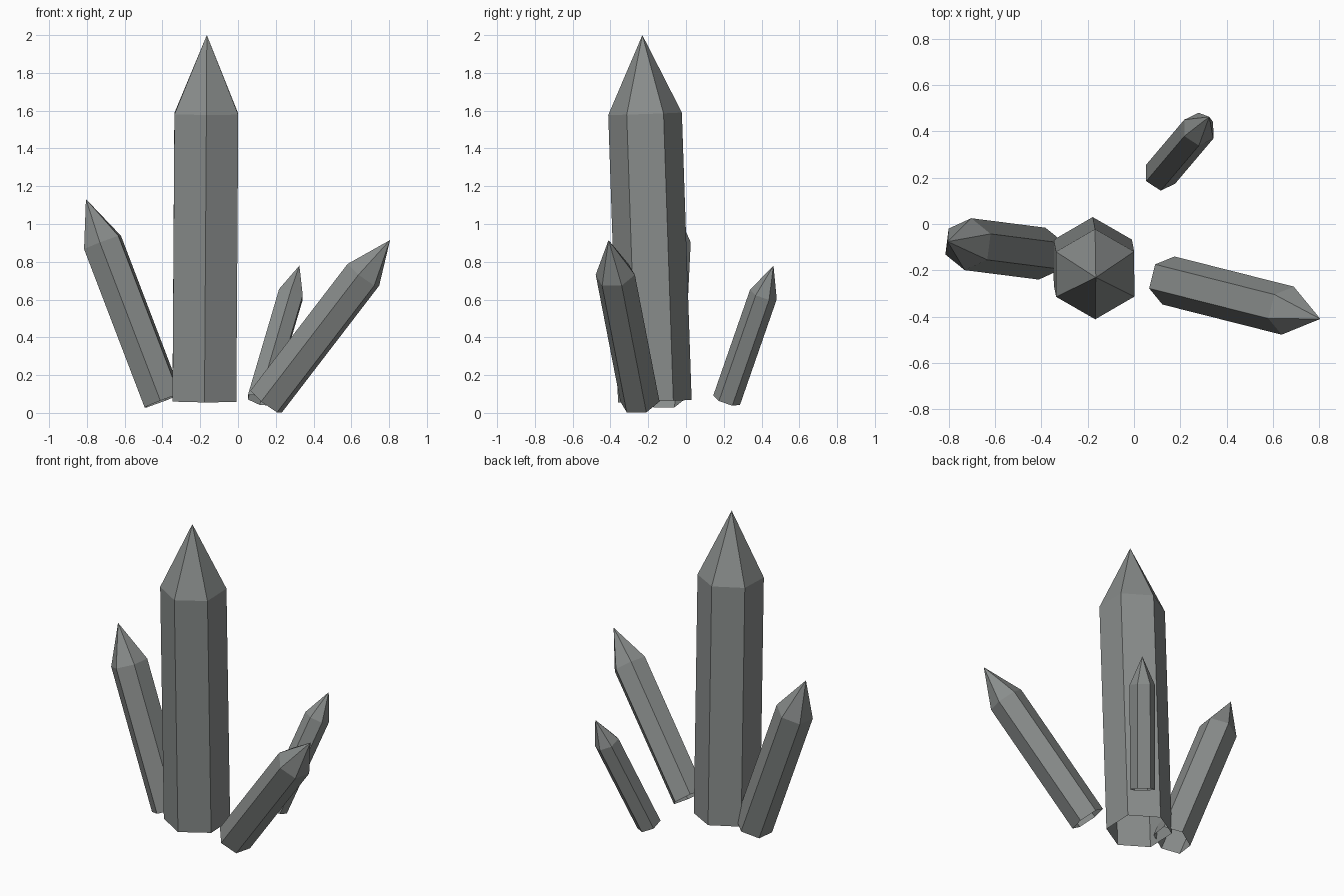
import bpy, bmesh, math
from mathutils import Vector, Matrix

if "Cube" in bpy.data.objects:
    bpy.data.objects.remove(bpy.data.objects["Cube"])

stone = bpy.data.materials.new("grey crystal")
stone.diffuse_color = (0.25, 0.265, 0.26, 1)
stone.use_nodes = True
stone.node_tree.nodes["Principled BSDF"].inputs["Base Color"].default_value = stone.diffuse_color

SHOULDER = 0.785  # share of the length where the point starts


def crystal(name, base, tip, radius, twist=0):
    """Six-sided shaft, open underneath, with a pointed tip, leaning from base to tip."""
    base, tip = Vector(base), Vector(tip)
    axis = tip - base
    tilt = math.acos(axis.z / axis.length)
    heading = math.atan2(axis.y, axis.x)
    rot = (Matrix.Rotation(heading, 3, 'Z') @ Matrix.Rotation(tilt, 3, 'Y')
           @ Matrix.Rotation(math.radians(twist), 3, 'Z'))
    bm = bmesh.new()

    def ring(z):
        pts = [Vector((radius * math.cos(a), radius * math.sin(a), z))
               for a in (math.radians(30 + 60 * i) for i in range(6))]
        return [bm.verts.new(base + rot @ p) for p in pts]

    low, high = ring(0), ring(axis.length * SHOULDER)
    apex = bm.verts.new(tip)
    for i in range(6):
        j = (i + 1) % 6
        bm.faces.new((low[i], low[j], high[j], high[i]))
        bm.faces.new((high[i], high[j], apex))
    mesh = bpy.data.meshes.new(name)
    bm.to_mesh(mesh)
    bm.free()
    mesh.materials.append(stone)
    bpy.context.collection.objects.link(bpy.data.objects.new(name, mesh))


crystal("main_crystal", (-0.178, -0.165, 0.062), (-0.165, -0.231, 2.0), 0.195, 19)
crystal("left_crystal", (-0.397, -0.128, 0.065), (-0.805, -0.076, 1.132), 0.113)
crystal("right_crystal", (0.149, -0.244, 0.06), (0.805, -0.41, 0.915), 0.107)
crystal("back_crystal", (0.115, 0.215, 0.067), (0.325, 0.463, 0.78), 0.075, 8)
